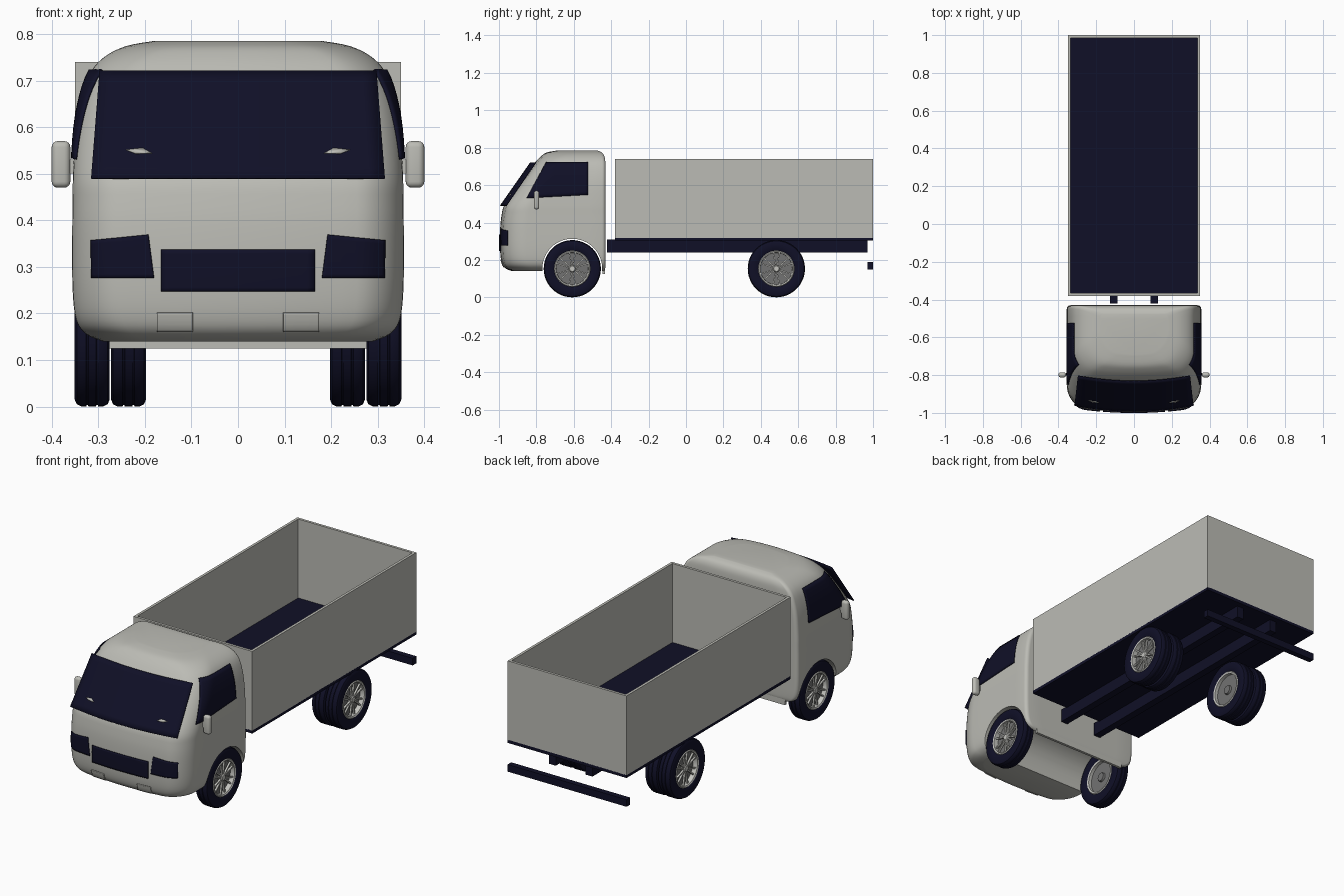
import bpy, bmesh
from math import sin, cos, pi, radians
from mathutils import Vector, Matrix
from mathutils.bvhtree import BVHTree

cube = bpy.data.objects.get("Cube")
if cube:
    bpy.data.objects.remove(cube, do_unlink=True)


def material(name, r, g, b):
    m = bpy.data.materials.new(name)
    m.use_nodes = True
    m.diffuse_color = (r, g, b, 1)
    node = next(n for n in m.node_tree.nodes if n.type == 'BSDF_PRINCIPLED')
    node.inputs["Base Color"].default_value = (r, g, b, 1)
    node.inputs["Roughness"].default_value = 0.6
    return m


PAINT = material("warm_grey_paint", 0.5, 0.5, 0.46)
DARK = material("navy_black", 0.005, 0.005, 0.02)
SILVER = material("silver_rim", 0.55, 0.55, 0.52)
DISH = material("dull_rim_grey", 0.17, 0.17, 0.17)


def add(name, bm, mat, smooth=None):
    """Turn a bmesh into a linked object with one colour."""
    bmesh.ops.recalc_face_normals(bm, faces=bm.faces)
    mesh = bpy.data.meshes.new(name)
    bm.to_mesh(mesh)
    bm.free()
    mesh.materials.append(mat)
    ob = bpy.data.objects.new(name, mesh)
    bpy.context.collection.objects.link(ob)
    if smooth:
        smooth_by_angle(ob, smooth)
    return ob


def smooth_by_angle(ob, angle):
    bpy.ops.object.select_all(action='DESELECT')
    ob.select_set(True)
    bpy.context.view_layer.objects.active = ob
    bpy.ops.object.shade_smooth_by_angle(angle=radians(angle))


def box(name, lo, hi, mat, bevel=0):
    bm = bmesh.new()
    lo, hi = Vector(lo), Vector(hi)
    bmesh.ops.create_cube(bm, size=1)
    for v in bm.verts:
        v.co = (lo + hi) / 2 + v.co * (hi - lo)
    if bevel:
        bmesh.ops.bevel(bm, geom=bm.edges[:], offset=bevel, segments=4,
                        profile=0.5, affect='EDGES')
    return add(name, bm, mat, 40 if bevel else None)


def lathe(name, profile, mat, steps=48):
    """Spin a closed (radius, x) profile round the x axis."""
    bm = bmesh.new()
    rings = [[bm.verts.new((x, r * cos(2 * pi * i / steps), r * sin(2 * pi * i / steps)))
              for r, x in profile] for i in range(steps)]
    n = len(profile)
    for i in range(steps):
        a, b = rings[i], rings[(i + 1) % steps]
        for j in range(n):
            k = (j + 1) % n
            bm.faces.new((a[j], a[k], b[k], b[j]))
    bmesh.ops.remove_doubles(bm, verts=bm.verts, dist=1e-5)
    return add(name, bm, mat, 35)


# Cab: stacked horizontal sections (z, half width, front y, back y)
ROWS = [(.14, .29, -.93, -.44), (.155, .325, -.965, -.432), (.185, .347, -.985, -.43),
        (.25, .355, -.994, -.43), (.36, .356, -.994, -.43), (.44, .355, -.986, -.43),
        (.5, .354, -.968, -.43), (.6, .347, -.897, -.43), (.67, .334, -.846, -.43),
        (.72, .315, -.808, -.431), (.752, .285, -.778, -.436), (.774, .24, -.745, -.45),
        (.785, .18, -.69, -.475)]
BOW, STEPS = 0.03, 4


def spline(rows):
    out = []
    for i in range(len(rows) - 1):
        p = [Vector(rows[min(max(i + k, 0), len(rows) - 1)]) for k in (-1, 0, 1, 2)]
        for s in range(STEPS):
            t = s / STEPS
            out.append(p[1] + 0.5 * t * (p[2] - p[0] + t * (
                2 * p[0] - 5 * p[1] + 4 * p[2] - p[3]
                + t * (3 * (p[1] - p[2]) + p[3] - p[0]))))
    return out + [Vector(rows[-1])]


def section(z, w, front, back):
    """Half outline from front centre to rear centre, then mirrored."""
    rx, ry, rb = 0.1, 0.12, 0.02
    half = [((w - rx) * i / 8, front) for i in range(8)]
    half += [(w - rx + rx * sin(a), front + ry - ry * cos(a))
             for a in (pi / 2 * i / 10 for i in range(11))]
    half += [(w, front + ry + (back - rb - front - ry) * i / 6) for i in range(1, 6)]
    half += [(w - rb + rb * cos(a), back - rb + rb * sin(a))
             for a in (pi / 2 * i / 5 for i in range(6))]
    half += [((w - rb) * (1 - i / 4), back) for i in range(1, 5)]
    half = [(x, y + BOW * (x / w) ** 2 * max(0, (back - y) / (back - front)))
            for x, y in half]
    return [(x, y, z) for x, y in half + [(-x, y) for x, y in half[-2:0:-1]]]


bm = bmesh.new()
rings = [[bm.verts.new(p) for p in section(*row)] for row in spline(ROWS)]
for a, b in zip(rings, rings[1:]):
    for j in range(len(a)):
        k = (j + 1) % len(a)
        bm.faces.new((a[j], a[k], b[k], b[j]))
bm.faces.new(rings[0][::-1])
bm.faces.new(rings[-1])
bmesh.ops.recalc_face_normals(bm, faces=bm.faces)
surface = BVHTree.FromBMesh(bm)
cab = add("cab_shell", bm, PAINT)

# Wheel arches cut through the cab
FRONT_Y, REAR_Y, AXLE_Z = -0.608, 0.483, 0.153
cutter = lathe("arch_cutter", [(0, -1), (.16, -1), (.16, 1), (0, 1)], PAINT, 64)
cutter.location = (0, FRONT_Y, AXLE_Z)
cutter.hide_render = True
cut = cab.modifiers.new("arches", 'BOOLEAN')
cut.object, cut.solver = cutter, 'EXACT'
bpy.context.view_layer.objects.active = cab
bpy.ops.object.modifier_apply(modifier=cut.name)
bpy.data.objects.remove(cutter, do_unlink=True)
smooth_by_angle(cab, 35)
box("cab_rear_skirt", (-.28, -.446, .125), (.28, -.432, .2), PAINT)


# Thin plates laid over the cab, given by four corners
def plate(name, corners, place, mat, thick=0.005, nu=20, nv=10):
    bl, br, tr, tl = (Vector(c) for c in corners)
    bm = bmesh.new()
    grid = [[bm.verts.new(place(*bl.lerp(br, i / nu).lerp(tl.lerp(tr, i / nu), j / nv)))
             for i in range(nu + 1)] for j in range(nv + 1)]
    for a, b in zip(grid, grid[1:]):
        for i in range(nu):
            bm.faces.new((a[i], a[i + 1], b[i + 1], b[i]))
    ob = add(name, bm, mat, 40)
    mod = ob.modifiers.new("thickness", 'SOLIDIFY')
    mod.thickness, mod.offset = thick, 0
    return ob


def on_front(u, v, lift=0.003):
    hit, normal, *_ = surface.ray_cast(Vector((u, -2, v)), Vector((0, 1, 0)))
    return hit + normal * lift


def on_side(s):
    def place(u, v):
        hit, normal, *_ = surface.ray_cast(Vector((2 * s, u, v)), Vector((-s, 0, 0)))
        return hit + normal * 0.004
    return place


def on_glass(u, v, lift=0):
    return (u, -.992 + (v - .49) * 0.7 + BOW * (u / .31) ** 2 - lift, v)


plate("windshield", [(-.315, .49), (.315, .49), (.297, .72), (-.297, .72)], on_glass, DARK)
plate("grille", [(-.165, .247), (.165, .247), (.165, .337), (-.165, .337)], on_front, DARK)
for s, side in ((1, "left"), (-1, "right")):
    plate(side + "_window", [(-.85, .53), (-.525, .548), (-.525, .72), (-.745, .72)],
          on_side(s), DARK)
    plate(side + "_headlight", [(s * .18, .276), (s * .312, .276), (s * .313, .357),
                                (s * .192, .369)], on_front, DARK)
    plate(side + "_fog_panel", [(s * .097, .163), (s * .174, .163), (s * .174, .202),
                                (s * .097, .202)], on_front, PAINT, 0.004)
    plate(side + "_glass_glint", [(s * .185, .544), (s * .22, .543), (s * .24, .551),
                                  (s * .205, .555)],
          lambda u, v: on_glass(u, v, 0.004), PAINT, 0.002, 2, 2)
    # Mirror on a short arm
    xs = sorted((s * .36, s * .4))
    box(side + "_mirror", (xs[0], -.813, .47), (xs[1], -.785, .57), PAINT, 0.013)
    xs = sorted((s * .33, s * .37))
    box(side + "_mirror_arm", (xs[0], -.803, .5), (xs[1], -.793, .53), PAINT)
    # Chassis rail
    x = s * .108
    box(side + "_chassis_rail", (x - .02, -.422, .24), (x + .02, .97, .31), DARK)
    # Cargo side wall
    xs = sorted((s * .336, s * .35))
    box(side + "_cargo_wall", (xs[0], -.38, .318), (xs[1], 1, .74), PAINT)

# Cargo bed and rear bar
box("cargo_floor", (-.35, -.38, .303), (.35, 1, .32), DARK)
box("cargo_front_wall", (-.337, -.38, .318), (.337, -.366, .74), PAINT)
box("cargo_tailgate", (-.337, .986, .318), (.337, 1, .74), PAINT)
box("rear_bar", (-.35, .97, .15), (.35, 1, .188), DARK)

# Wheel parts, made once and shared
half = [(.094, .03), (.102, .036), (.138, .0375), (.148, .033), (.153, .023),
        (.153, .013), (.15, .012), (.15, .009), (.153, .008)]
tire = lathe("tire", half + [(r, -x) for r, x in half[::-1]], DARK)
rim = lathe("rim", [(.097, .032), (.093, .036), (.086, .033), (.084, -.033),
                    (.093, -.036), (.097, -.032)], SILVER)
dish = lathe("rim_dish", [(0, .008), (.086, .008), (.086, -.015), (.025, -.015),
                          (.022, -.025), (0, -.025)], DISH)
hub = lathe("hub", [(0, .03), (.014, .03), (.019, .025), (.019, .005), (0, .005)], SILVER, 24)
bm = bmesh.new()
for i in range(6):
    for tilt in (-11, 11):
        turn = Matrix.Rotation(radians(60 * i + tilt), 4, 'X')
        bmesh.ops.create_cube(bm, size=1, matrix=turn @ Matrix.Translation((.021, 0, .05))
                              @ Matrix.Diagonal((.01, .007, .074, 1)))
spokes = add("spokes", bm, SILVER)

# Front singles and rear pairs
parts = (tire, rim, dish, hub, spokes)
for end, y, offsets in (("front", FRONT_Y, (.313,)), ("rear", REAR_Y, (.313, .235))):
    for s, side in ((1, "left"), (-1, "right")):
        for x, row in zip(offsets, ("outer", "inner")):
            for part in parts:
                ob = part.copy()
                ob.name = f"{end}_{side}_{row}_{part.name}"
                ob.location = (s * x, y, AXLE_Z)
                ob.rotation_euler = (0, 0, 0 if s > 0 else pi)
                bpy.context.collection.objects.link(ob)
for part in parts:
    bpy.data.objects.remove(part, do_unlink=True)
